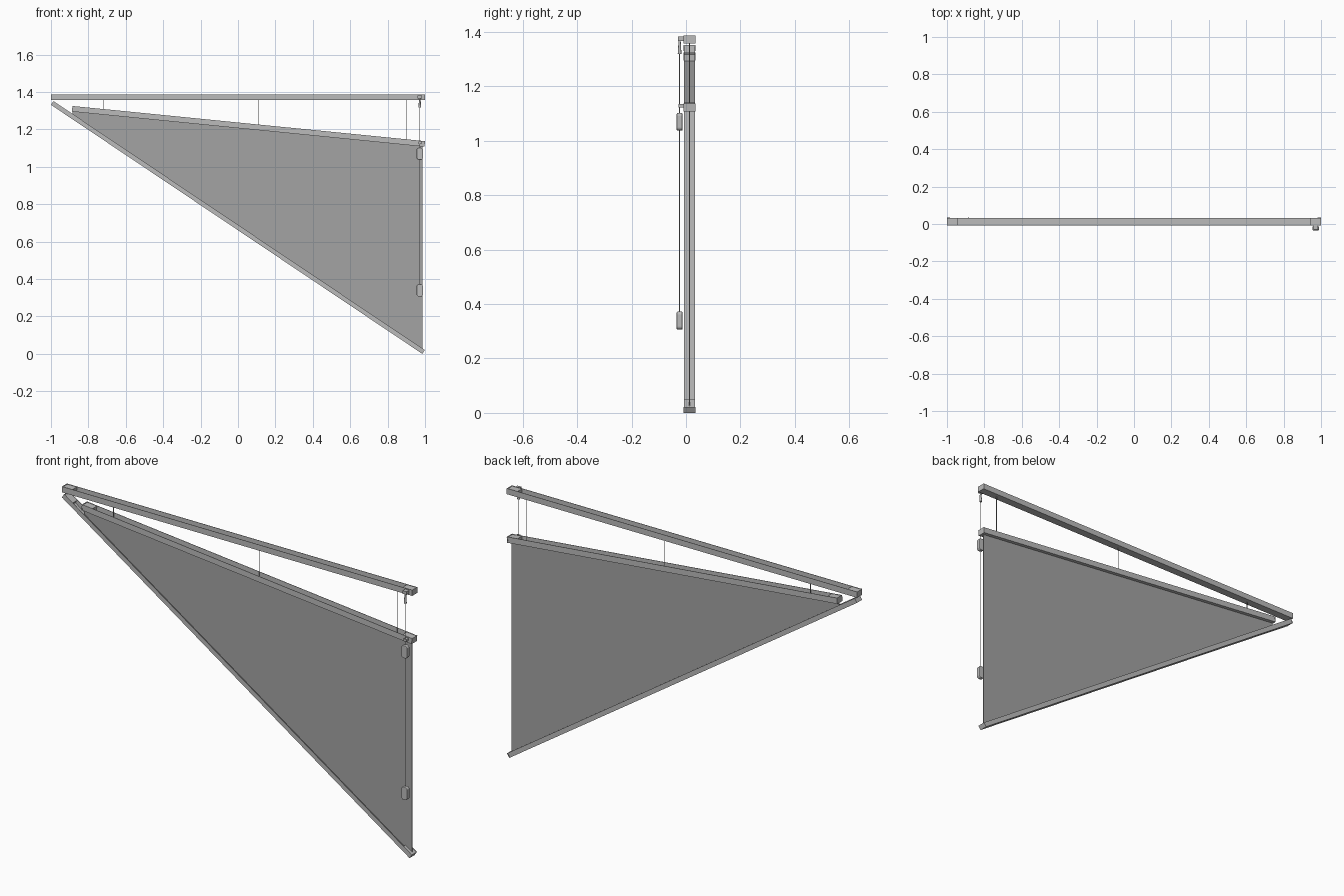
import bpy, bmesh, math
from mathutils import Matrix, Vector

if "Cube" in bpy.data.objects:
    bpy.data.objects.remove(bpy.data.objects["Cube"])

Y0 = 0.0125          # centre plane of rails and fabric
W = 0.043            # rail depth in y


def mat(name, v):
    m = bpy.data.materials.new(name)
    m.diffuse_color = (v, v, v, 1)
    m.use_nodes = True
    m.node_tree.nodes["Principled BSDF"].inputs["Base Color"].default_value = m.diffuse_color
    return m


rail_grey = mat("rail_grey", 0.5)
fabric_grey = mat("fabric_grey", 0.37)


def finish(name, bm, material, matrix=None):
    if matrix:
        bm.transform(matrix)
    bmesh.ops.recalc_face_normals(bm, faces=bm.faces)
    me = bpy.data.meshes.new(name)
    bm.to_mesh(me)
    bm.free()
    me.materials.append(material)
    ob = bpy.data.objects.new(name, me)
    bpy.context.collection.objects.link(ob)
    return ob


def prism(bm, pts, offset):
    """Extrude a closed outline of 3D points along offset."""
    f = bm.faces.new([bm.verts.new(p) for p in pts])
    r = bmesh.ops.extrude_face_region(bm, geom=[f])
    bmesh.ops.translate(bm, vec=offset,
                        verts=[v for v in r["geom"] if isinstance(v, bmesh.types.BMVert)])


def box(bm, lo, hi):
    x0, y0, z0 = lo
    x1, y1, z1 = hi
    prism(bm, [(x0, y0, z0), (x0, y1, z0), (x0, y1, z1), (x0, y0, z1)], (x1 - x0, 0, 0))


def rail(name, x, z, angle, length, h, t=0.003):
    """Open-topped channel with a plug at each end; (x, z) is its upper left corner."""
    m = Matrix.Translation((x, Y0, z)) @ Matrix.Rotation(angle, 4, 'Y')
    a, b = W / 2, W / 2 - t
    e = 0.001
    bm = bmesh.new()
    prism(bm, [(e, -a + e, 0), (e, -a + e, -h), (e, a - e, -h), (e, a - e, 0),
               (e, b, 0), (e, b, -h + t), (e, -b, -h + t), (e, -b, 0)],
          (length - 2 * e, 0, 0))
    finish(name, bm, rail_grey, m)
    # end plugs with a thin outer plate
    for side, x0, x1, p0, p1 in (("left", 0, 0.058, 0, 0.004),
                                 ("right", length - 0.058, length, length - 0.004, length)):
        bm = bmesh.new()
        box(bm, (x0, -b, -h + t), (x1, b, -0.002))
        box(bm, (p0, -a, -h), (p1, a, 0))
        finish(name + "_plug_" + side, bm, rail_grey, m)


def rod(name, x, y, z0, z1, r0, r1=None, seg=8):
    bm = bmesh.new()
    bmesh.ops.create_cone(bm, cap_ends=True, segments=seg, radius1=r0,
                          radius2=r0 if r1 is None else r1, depth=z1 - z0)
    ob = finish(name, bm, rail_grey, Matrix.Translation((x, y, (z0 + z1) / 2)))
    for f in ob.data.polygons:
        f.use_smooth = abs(f.normal.z) < 0.9


# three rails
top_z = 1.387
slope = math.atan2(0.188, 1.885)
steep = math.atan2(1.331, 1.985)
rail("head_rail", -1, top_z, 0, 2, 0.030)
rail("middle_rail", -0.885, 1.325, slope, math.hypot(1.885, 0.188), 0.030)
rail("bottom_rail", -0.9866, 1.351, steep, math.hypot(1.985, 1.331), 0.024)


def mid_top(x):
    return 1.325 - (x + 0.885) * math.tan(slope)


def low_top(x):
    return 1.351 - (x + 0.9866) * math.tan(steep)


# triangular fabric sheet
bm = bmesh.new()
xl, xr = -0.884, 0.987
prism(bm, [(xl, Y0 - 0.002, low_top(xl) - 0.015), (xr, Y0 - 0.002, low_top(xr) - 0.015),
           (xr, Y0 - 0.002, mid_top(xr) - 0.029), (xl, Y0 - 0.002, mid_top(xl) - 0.029)],
      (0, 0.004, 0))
finish("fabric", bm, fabric_grey)

# lift cords between head rail and middle rail
for i, x in enumerate((-0.72, 0.112, 0.9)):
    rod(f"lift_cord_{i + 1}", x, Y0, mid_top(x) - 0.028, 1.36, 0.0015)

# cord outlet and bell under the head rail, and guide on the middle rail
cx, cy = 0.972, -0.0235
bm = bmesh.new()
box(bm, (cx - 0.011, cy - 0.006, 1.366), (cx + 0.011, -0.008, 1.382))
finish("cord_outlet", bm, rail_grey)
rod("cord_bell", cx, cy, 1.318, 1.366, 0.007, 0.004, 12)
bm = bmesh.new()
box(bm, (cx - 0.008, cy - 0.004, 1.122), (cx + 0.008, -0.008, 1.134))
finish("cord_guide", bm, rail_grey)

# operating cord and the two handles
rod("pull_cord", cx, cy, 0.37, 1.37, 0.0016)
for name, z0, z1 in (("upper_handle", 1.037, 1.102), ("lower_handle", 0.306, 0.372)):
    w, c = 0.017, 0.008
    bm = bmesh.new()
    prism(bm, [(cx - w + c, cy - 0.0105, z0), (cx + w - c, cy - 0.0105, z0),
               (cx + w, cy - 0.0105, z0 + c), (cx + w, cy - 0.0105, z1 - c),
               (cx + w - c, cy - 0.0105, z1), (cx - w + c, cy - 0.0105, z1),
               (cx - w, cy - 0.0105, z1 - c), (cx - w, cy - 0.0105, z0 + c)],
          (0, 0.021, 0))
    ob = finish(name, bm, rail_grey)
    bev = ob.modifiers.new("soft_edges", 'BEVEL')
    bev.width = 0.003
    bev.segments = 2
